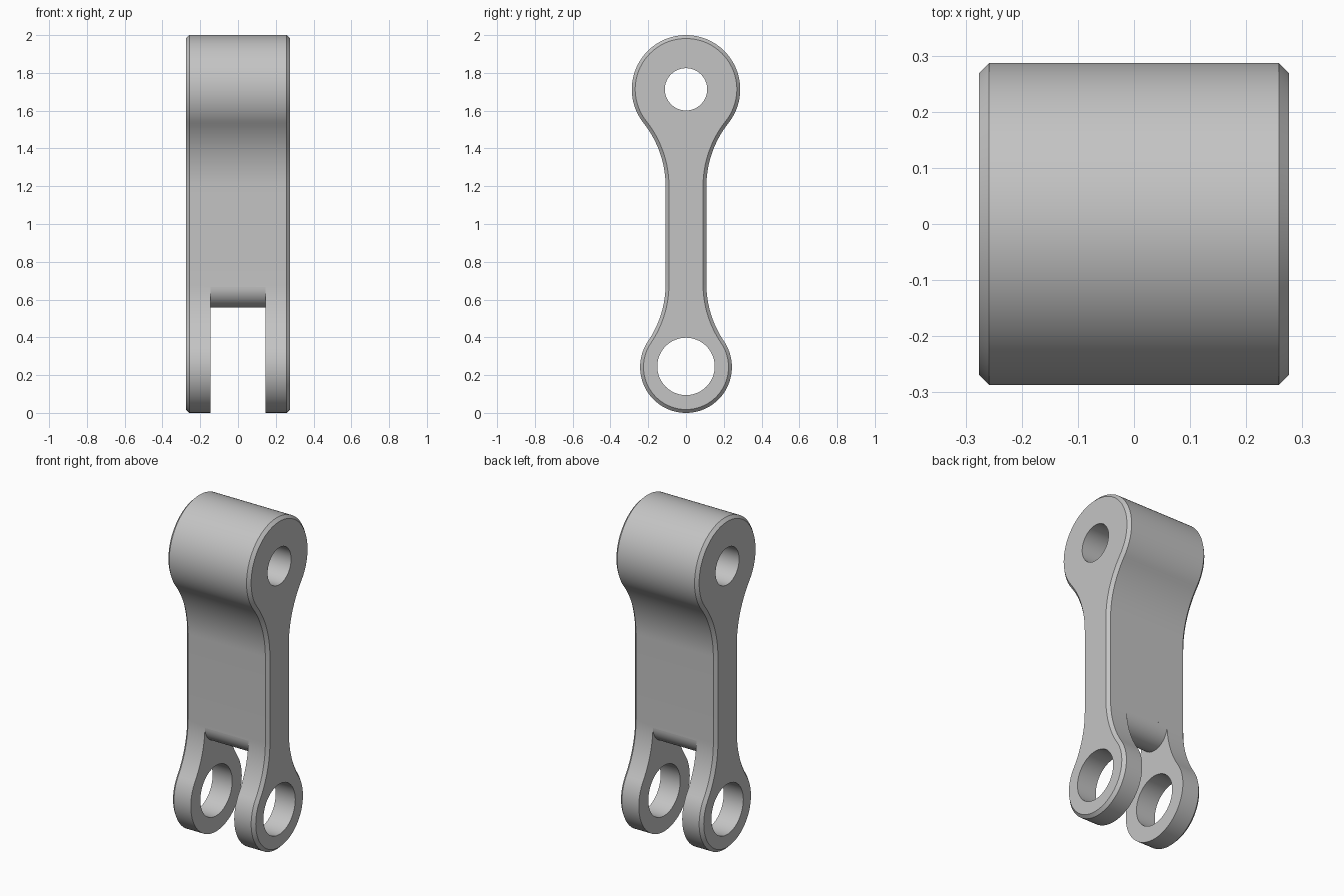
import bpy
import bmesh
from math import pi, sqrt, atan2, cos, sin

cube = bpy.data.objects.get("Cube")
if cube:
    bpy.data.objects.remove(cube, do_unlink=True)

HALF_WIDTH = 0.276       # half the width along x
CHAMFER = 0.018
SHAFT = 0.108            # half thickness of the shaft
FILLET = 0.54            # radius blending the shaft into both eyes
TOP_Z, TOP_R, TOP_HOLE = 1.713, 0.287, 0.112
LOW_Z, LOW_R, LOW_HOLE = 0.243, 0.243, 0.152
SLOT, SLOT_TOP = 0.145, 0.557


def arc(cy, cz, r, start, end, steps):
    """Points (y, z) along an arc."""
    angles = [start + (end - start) * i / steps for i in range(steps + 1)]
    return [(cy + r * cos(a), cz + r * sin(a)) for a in angles]


def link_outline(inset):
    """Closed link outline: two eyes joined by a filleted shaft."""
    cy = SHAFT + FILLET
    top_rise = sqrt((TOP_R + FILLET) ** 2 - cy ** 2)
    low_rise = sqrt((LOW_R + FILLET) ** 2 - cy ** 2)
    a, b = atan2(top_rise, cy), atan2(low_rise, cy)
    half = arc(0, TOP_Z, TOP_R - inset, pi / 2, -a, 40)
    half += arc(cy, TOP_Z - top_rise, FILLET + inset, pi - a, pi, 16)[1:]
    half += arc(cy, LOW_Z + low_rise, FILLET + inset, pi, pi + b, 16)
    half += arc(0, LOW_Z, LOW_R - inset, b, -pi / 2, 40)[1:]
    return half + [(-y, z) for y, z in half[-2:0:-1]]


def loft(name, sections):
    """Solid through matching (x, outline) sections, capped at both ends."""
    bm = bmesh.new()
    rings = [[bm.verts.new((x, y, z)) for y, z in pts] for x, pts in sections]
    for low, high in zip(rings, rings[1:]):
        for i in range(len(low)):
            bm.faces.new((low[i - 1], low[i], high[i], high[i - 1]))
    bm.faces.new(rings[0])
    bm.faces.new(rings[-1])
    bmesh.ops.recalc_face_normals(bm, faces=bm.faces)
    mesh = bpy.data.meshes.new(name)
    bm.to_mesh(mesh)
    bm.free()
    obj = bpy.data.objects.new(name, mesh)
    bpy.context.collection.objects.link(obj)
    return obj


# Link body with chamfered side faces
full, inset = link_outline(0), link_outline(CHAMFER)
inner = HALF_WIDTH - CHAMFER
link = loft("link_body", [(-HALF_WIDTH, inset), (-inner, full),
                          (inner, full), (HALF_WIDTH, inset)])

# Cutters for the pin holes
cutters = []
for name, z, r in (("top_hole", TOP_Z, TOP_HOLE), ("fork_hole", LOW_Z + 0.003, LOW_HOLE)):
    ring = arc(0, z, r, 0, 2 * pi, 64)[:-1]
    cutters.append(loft(name, [(-1, ring), (1, ring)]))

# Cutter for the fork slot, leaving a rounded end on the web
r = SHAFT + 0.0003
z = SLOT_TOP + r
slot = [(-1, -1), (1, -1), (1, z)] + arc(0, z, r, 0, -pi, 32) + [(-1, z)]
cutters.append(loft("fork_slot", [(-SLOT, slot), (SLOT, slot)]))

# Cut, then remove the cutters
bpy.ops.object.select_all(action="DESELECT")
bpy.context.view_layer.objects.active = link
link.select_set(True)
for cutter in cutters:
    cutter.hide_render = True
    mod = link.modifiers.new(cutter.name, "BOOLEAN")
    mod.operation = "DIFFERENCE"
    mod.solver = "EXACT"
    mod.object = cutter
    bpy.ops.object.modifier_apply(modifier=mod.name)
    bpy.data.objects.remove(cutter, do_unlink=True)
bpy.ops.object.shade_smooth_by_angle(angle=pi / 6)

# Plain grey metal
grey = bpy.data.materials.new("grey_metal")
grey.use_nodes = True
colour = (0.55, 0.55, 0.55, 1)
grey.diffuse_color = colour
grey.node_tree.nodes["Principled BSDF"].inputs["Base Color"].default_value = colour
link.data.materials.clear()
link.data.materials.append(grey)
